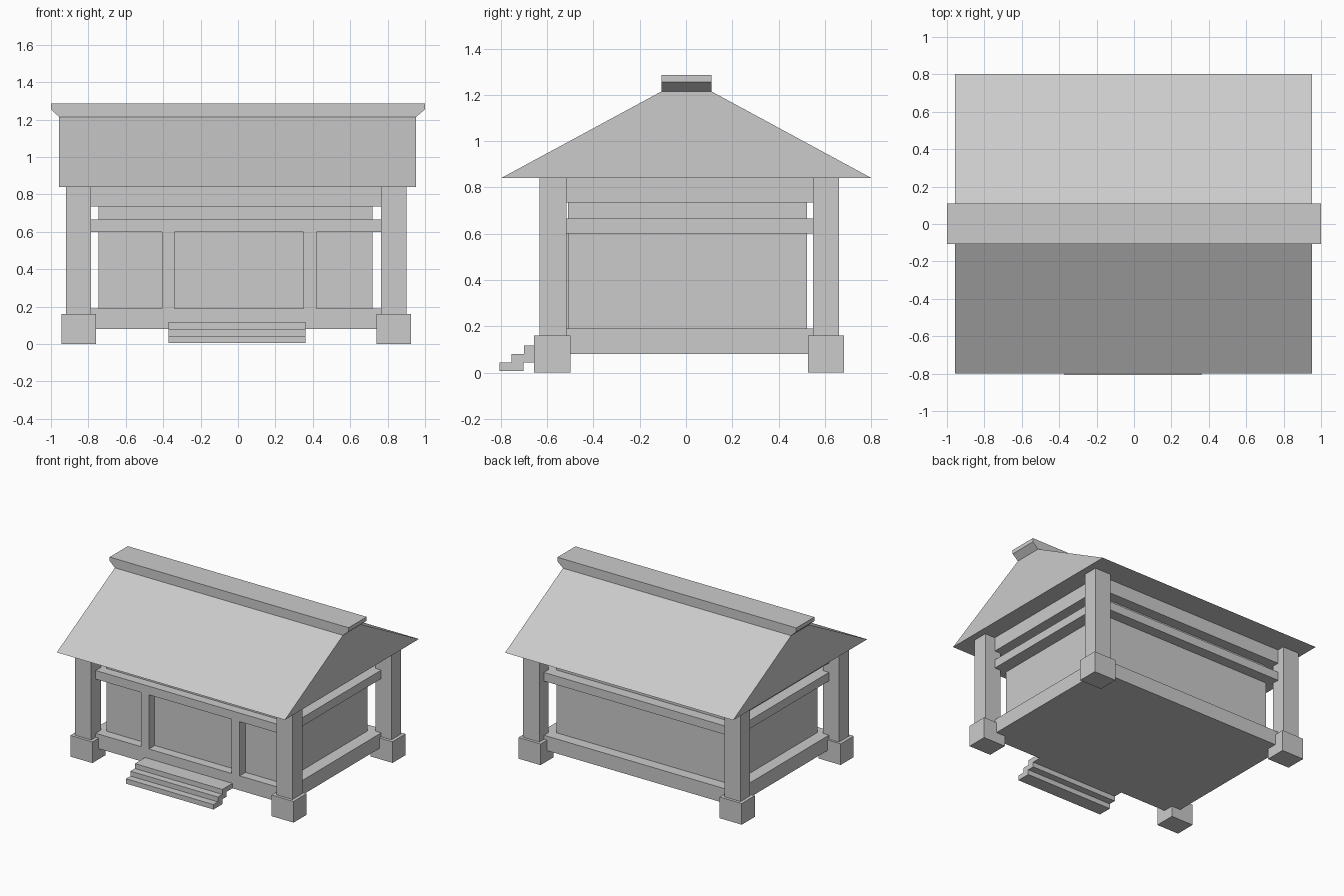
import bpy, bmesh

if "Cube" in bpy.data.objects:
    bpy.data.objects.remove(bpy.data.objects["Cube"])


def prism(name, points, axis, lo, hi):
    """Extrude a 2D profile along an axis (0: profile is y,z; 1: profile is x,z)."""
    bm = bmesh.new()

    def place(p, t):
        return (t, p[0], p[1]) if axis == 0 else (p[0], t, p[1])
    face = bm.faces.new([bm.verts.new(place(p, lo)) for p in points])
    moved = bmesh.ops.extrude_face_region(bm, geom=[face])["geom"]
    delta = (hi - lo, 0, 0) if axis == 0 else (0, hi - lo, 0)
    bmesh.ops.translate(bm, vec=delta,
                        verts=[v for v in moved if isinstance(v, bmesh.types.BMVert)])
    bmesh.ops.recalc_face_normals(bm, faces=bm.faces[:])
    mesh = bpy.data.meshes.new(name)
    bm.to_mesh(mesh)
    bm.free()
    obj = bpy.data.objects.new(name, mesh)
    bpy.context.collection.objects.link(obj)
    return obj


def box(name, x, y, z):
    return prism(name, [(x[0], z[0]), (x[1], z[0]), (x[1], z[1]), (x[0], z[1])],
                 1, y[0], y[1])


# Corner posts standing on square footings
XS = {"left": ((-0.92, -0.785), (-0.945, -0.76)),
      "right": ((0.765, 0.90), (0.74, 0.925))}
YS = {"front": ((-0.634, -0.517), (-0.656, -0.50)),
      "back": ((0.549, 0.661), (0.527, 0.683))}
for xn, (px, fx) in XS.items():
    for yn, (py, fy) in YS.items():
        box(f"{yn}_{xn}_post", px, py, (0.16, 0.84))
        box(f"{yn}_{xn}_footing", fx, fy, (0.0, 0.16))

# Floor and the two beam rings running between the posts
FX, FY = (-0.835, 0.815), (-0.58, 0.605)
box("floor", FX, FY, (0.08, 0.19))
box("lower_beam_ring", FX, FY, (0.60, 0.665))
box("upper_beam_ring", FX, FY, (0.735, 0.84))

# Recessed room walls and front door uprights
box("walls", (-0.745, 0.72), (-0.51, 0.523), (0.19, 0.84))
for name, x in (("left_door_upright", (-0.405, -0.34)),
                ("right_door_upright", (0.35, 0.42))):
    box(name, x, (-0.58, -0.51), (0.19, 0.60))

# Front steps: overlapping treads
for i in range(3):
    y = -0.807 + 0.053 * i
    end = -0.57 if i == 2 else y + 0.105
    box(f"step_{i + 1}", (-0.372, 0.36), (y, end),
        (0.006 + 0.037 * i, 0.043 + 0.037 * i))

# Gable roof with a flat top under the ridge cap
prism("roof", [(-0.80, 0.84), (0.803, 0.84), (0.11, 1.215), (-0.106, 1.215)],
      0, -0.957, 0.953)

# Ridge cap with ends flaring outward
prism("ridge_cap", [(-0.957, 1.215), (0.953, 1.215), (1.0, 1.255),
                    (1.0, 1.285), (-1.0, 1.285), (-1.0, 1.255)],
      1, -0.106, 0.11)
